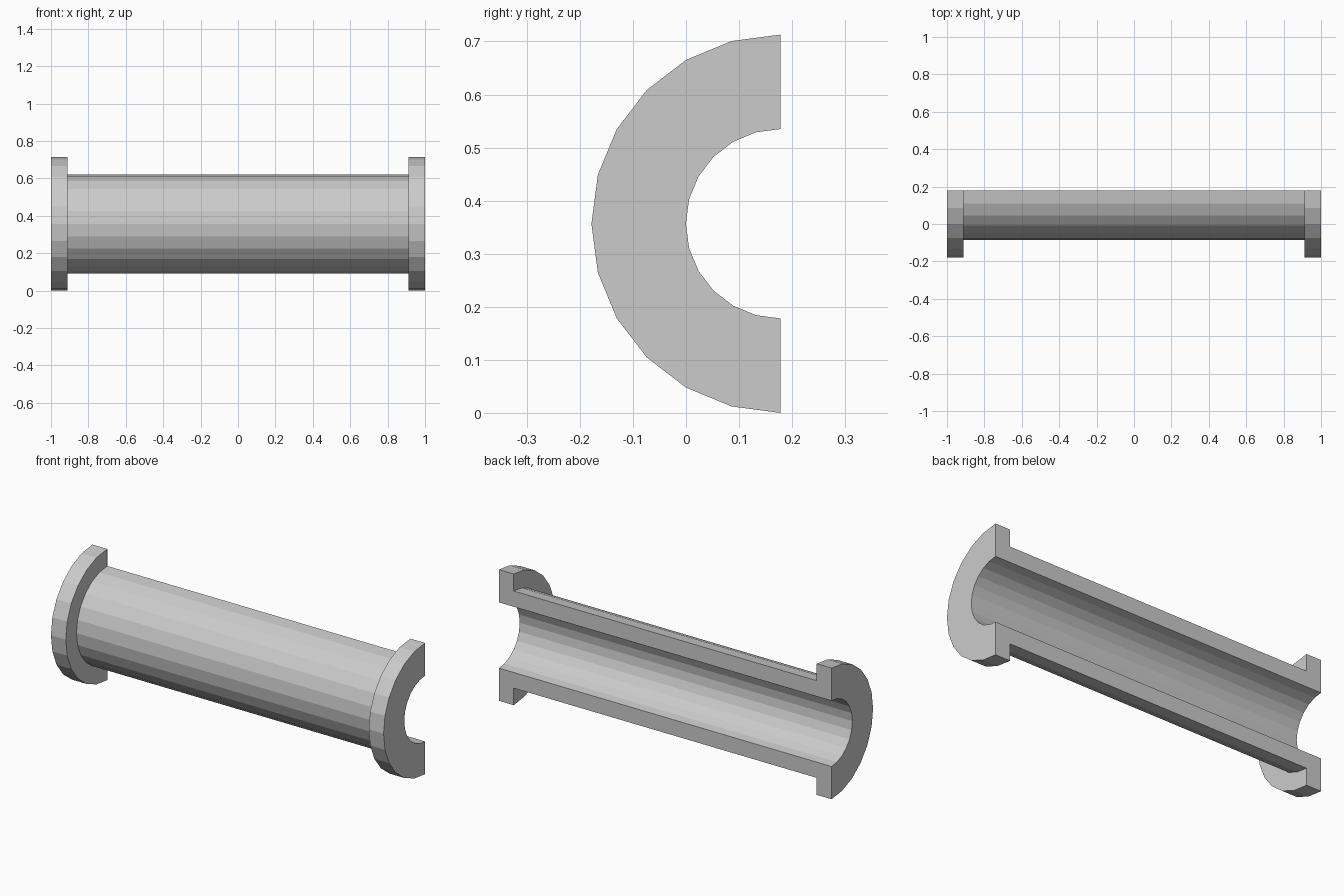
import bpy, bmesh, math
from mathutils import Vector, Matrix

if "Cube" in bpy.data.objects:
    bpy.data.objects.remove(bpy.data.objects["Cube"])

R_FLANGE, R_PIPE, R_BORE = 0.3565, 0.264, 0.1785
X_END, X_STEP = 1.0, 0.911
AXIS = Vector((0, R_FLANGE / 2, R_FLANGE))

# Wall section of the flanged pipe: distance along x, radius
right = [(X_STEP, R_PIPE), (X_STEP, R_FLANGE), (X_END, R_FLANGE), (X_END, R_BORE)]
section = right + [(-x, r) for x, r in reversed(right)]

# Sweep the section half a turn around the pipe axis, through the front side
bm = bmesh.new()
verts = [bm.verts.new((x, AXIS.y, AXIS.z + r)) for x, r in section]
cap = bm.faces.new(verts)
res = bmesh.ops.spin(bm, geom=[cap] + list(cap.edges) + verts, cent=AXIS,
                     axis=(1, 0, 0), angle=math.pi, steps=12, use_duplicate=False)

# Make sure the shell bulges towards the front
if sum(v.co.y for v in bm.verts) / len(bm.verts) > AXIS.y:
    for v in bm.verts:
        v.co.y = 2 * AXIS.y - v.co.y

# Close the starting cut face if the sweep consumed it
bmesh.ops.remove_doubles(bm, verts=bm.verts, dist=1e-5)
bmesh.ops.holes_fill(bm, edges=[e for e in bm.edges if e.is_boundary], sides=0)
bmesh.ops.recalc_face_normals(bm, faces=bm.faces)

mesh = bpy.data.meshes.new("flanged_half_pipe")
bm.to_mesh(mesh)
bm.free()
bpy.context.collection.objects.link(bpy.data.objects.new("flanged_half_pipe", mesh))
